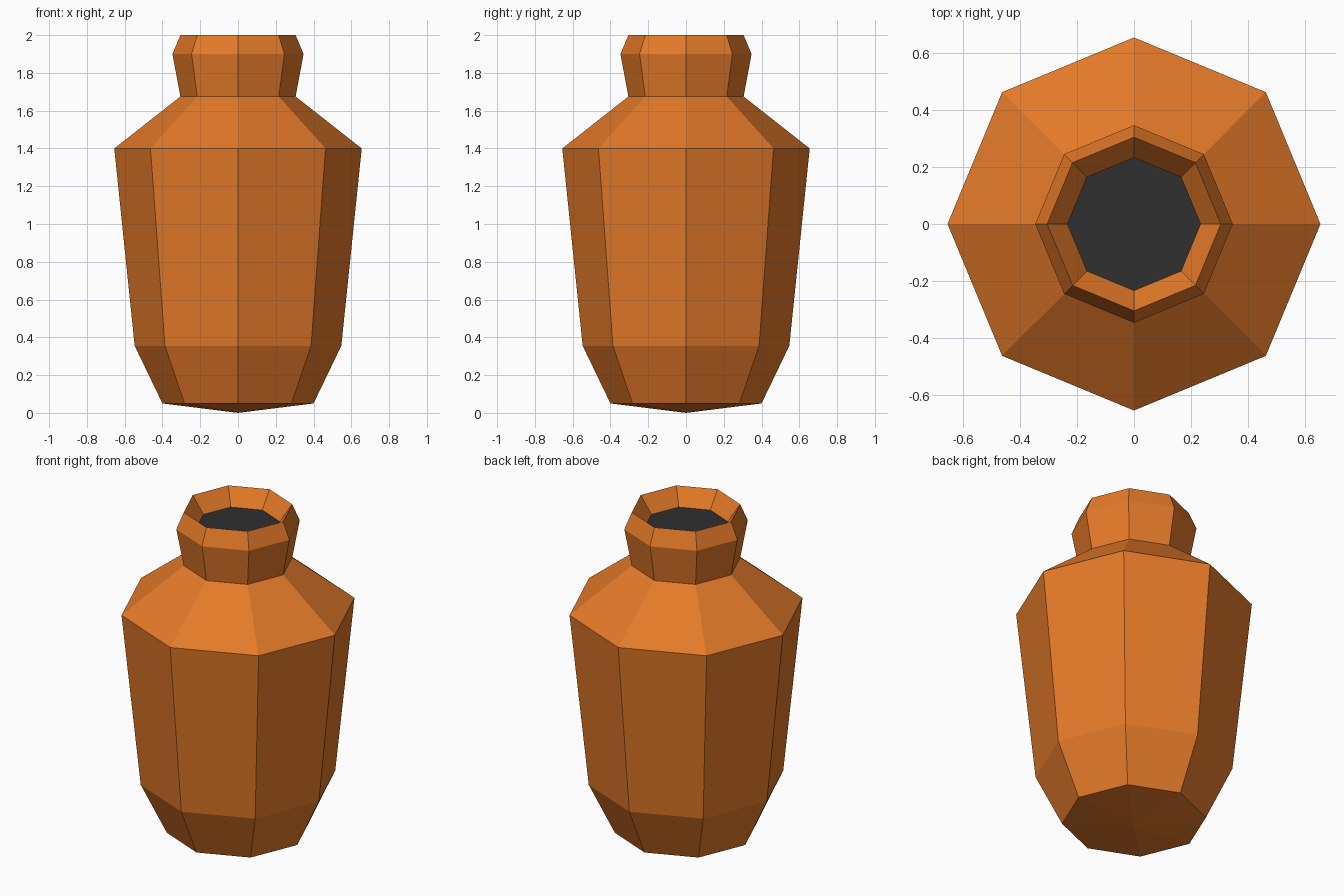
import bpy, bmesh, math

if "Cube" in bpy.data.objects:
    bpy.data.objects.remove(bpy.data.objects["Cube"])

SIDES = 8


def material(name, rgb):
    m = bpy.data.materials.new(name)
    m.diffuse_color = (*rgb, 1)
    m.use_nodes = True
    m.node_tree.nodes["Principled BSDF"].inputs["Base Color"].default_value = m.diffuse_color
    return m


def ring(bm, r, z):
    return [bm.verts.new((r * math.cos(2 * math.pi * i / SIDES),
                          r * math.sin(2 * math.pi * i / SIDES), z))
            for i in range(SIDES)]


def finish(bm, name, mat):
    me = bpy.data.meshes.new(name)
    bm.to_mesh(me)
    bm.free()
    me.materials.append(mat)
    ob = bpy.data.objects.new(name, me)
    bpy.context.collection.objects.link(ob)


clay = material("orange clay", (0.78, 0.195, 0.022))
dark = material("dark inside", (0.029, 0.029, 0.029))

# Vase body: octagonal profile from the base up, over the rim and into the mouth
profile = [(0.40, 0.05), (0.547, 0.355), (0.655, 1.40), (0.305, 1.675),
           (0.347, 1.90), (0.305, 2.0), (0.234, 1.90)]
bm = bmesh.new()
rings = [ring(bm, r, z) for r, z in profile]
for a, b in zip(rings, rings[1:]):
    for i in range(SIDES):
        j = (i + 1) % SIDES
        bm.faces.new((a[i], a[j], b[j], b[i]))

# Shallow pointed underside
tip = bm.verts.new((0, 0, 0))
for i in range(SIDES):
    bm.faces.new((tip, rings[0][(i + 1) % SIDES], rings[0][i]))
finish(bm, "vase_body", clay)

# Dark surface in the mouth
bm = bmesh.new()
bm.faces.new(ring(bm, 0.234, 1.90))
finish(bm, "mouth_opening", dark)
